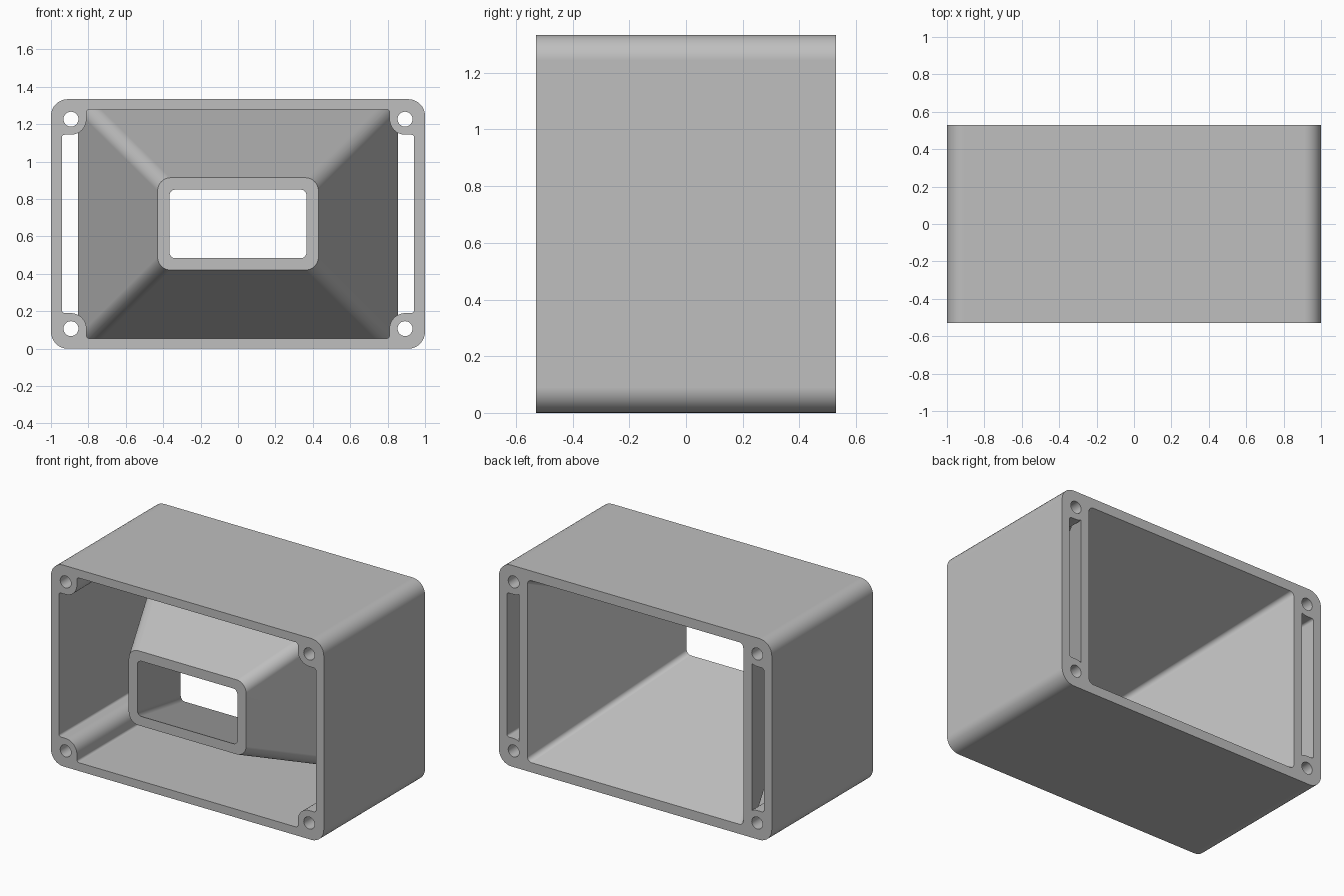
import bpy
from math import cos, sin, pi

default = bpy.data.objects.get("Cube")
if default:
    bpy.data.objects.remove(default, do_unlink=True)

DEPTH = 0.53             # half depth of the housing
MID = 0.667              # half height, also the height of the centre line
OVER = 0.1               # how far cutters reach past the ends
BOSS_X, BOSS_Z, BOSS_R = 0.893, 0.56, 0.083
CAV_X, CAV_Z = 0.942, 0.612

grey = bpy.data.materials.new("plain_grey")
grey.use_nodes = True
colour = (0.52, 0.52, 0.52, 1)
grey.diffuse_color = colour
grey.node_tree.nodes["Principled BSDF"].inputs["Base Color"].default_value = colour


def arc(cx, cz, r, start, end, steps=8):
    return [(cx + r * cos(start + (end - start) * i / steps),
             cz + r * sin(start + (end - start) * i / steps)) for i in range(steps + 1)]


def rounded_rect(hx, hz, r):
    pts = []
    for q, (sx, sz) in enumerate([(1, 1), (-1, 1), (-1, -1), (1, -1)]):
        pts += arc(sx * (hx - r), sz * (hz - r), r, q * pi / 2, (q + 1) * pi / 2)
    return pts


def loft(name, front, back, y0, y1):
    """Solid between two matching x-z profiles."""
    n = len(front)
    verts = [(x, y0, z + MID) for x, z in front] + [(x, y1, z + MID) for x, z in back]
    faces = [(i, n + i, n + (i + 1) % n, (i + 1) % n) for i in range(n)]
    faces += [tuple(range(n)), tuple(reversed(range(n, 2 * n)))]
    mesh = bpy.data.meshes.new(name)
    mesh.from_pydata(verts, [], faces)
    mesh.materials.append(grey)
    ob = bpy.data.objects.new(name, mesh)
    bpy.context.collection.objects.link(ob)
    return ob


def cut(target, cutter):
    bpy.context.view_layer.objects.active = target
    mod = target.modifiers.new("cut", 'BOOLEAN')
    mod.operation = 'DIFFERENCE'
    mod.solver = 'EXACT'
    mod.object = cutter
    bpy.ops.object.modifier_apply(modifier=mod.name)
    bpy.data.objects.remove(cutter, do_unlink=True)


def funnel(name, hx, hz, spread_x, spread_z, r):
    """Tapered solid, widening to the back and continued past both ends."""
    k = OVER / (2 * DEPTH)
    front = rounded_rect(hx - k * spread_x, hz - k * spread_z, r)
    back = rounded_rect(hx + (1 + k) * spread_x, hz + (1 + k) * spread_z, r)
    return loft(name, front, back, -DEPTH - OVER, DEPTH + OVER)


# Cavity outline: rectangle with a rounded notch for each corner boss
f = 0.015
quarter = arc(CAV_X - f, BOSS_Z - BOSS_R - f, f, 0, pi / 2, 4)
quarter += arc(BOSS_X, BOSS_Z, BOSS_R, 1.5 * pi, pi)
quarter += arc(BOSS_X - BOSS_R - f, CAV_Z - f, f, 0, pi / 2, 4)
outline = quarter + [(-x, z) for x, z in reversed(quarter)]
outline += [(-x, -z) for x, z in quarter] + [(x, -z) for x, z in reversed(quarter)]

# Housing shell with the funnel left standing inside
outer = rounded_rect(1.0, MID, 0.09)
housing = loft("funnel_housing", outer, outer, -DEPTH, DEPTH)
cavity = loft("cavity_cutter", outline, outline, -DEPTH - OVER, DEPTH + OVER)
cut(cavity, funnel("funnel_outside", 0.43, 0.247, 0.425, 0.42, 0.07))
cut(housing, cavity)
cut(housing, funnel("funnel_opening", 0.366, 0.183, 0.425, 0.42, 0.03))

# Screw holes through the bosses
for sx in (-1, 1):
    for sz in (-1, 1):
        ring = arc(sx * BOSS_X, sz * BOSS_Z, 0.04, 0, 2 * pi, 24)[:-1]
        cut(housing, loft("screw_hole", ring, ring, -DEPTH - OVER, DEPTH + OVER))

# Smooth the rounded corners, keep edges crisp
bpy.ops.object.select_all(action='DESELECT')
housing.select_set(True)
bpy.context.view_layer.objects.active = housing
bpy.ops.object.shade_smooth_by_angle(angle=pi / 6)
weighted = housing.modifiers.new("flat_sides", 'WEIGHTED_NORMAL')
weighted.keep_sharp = True
